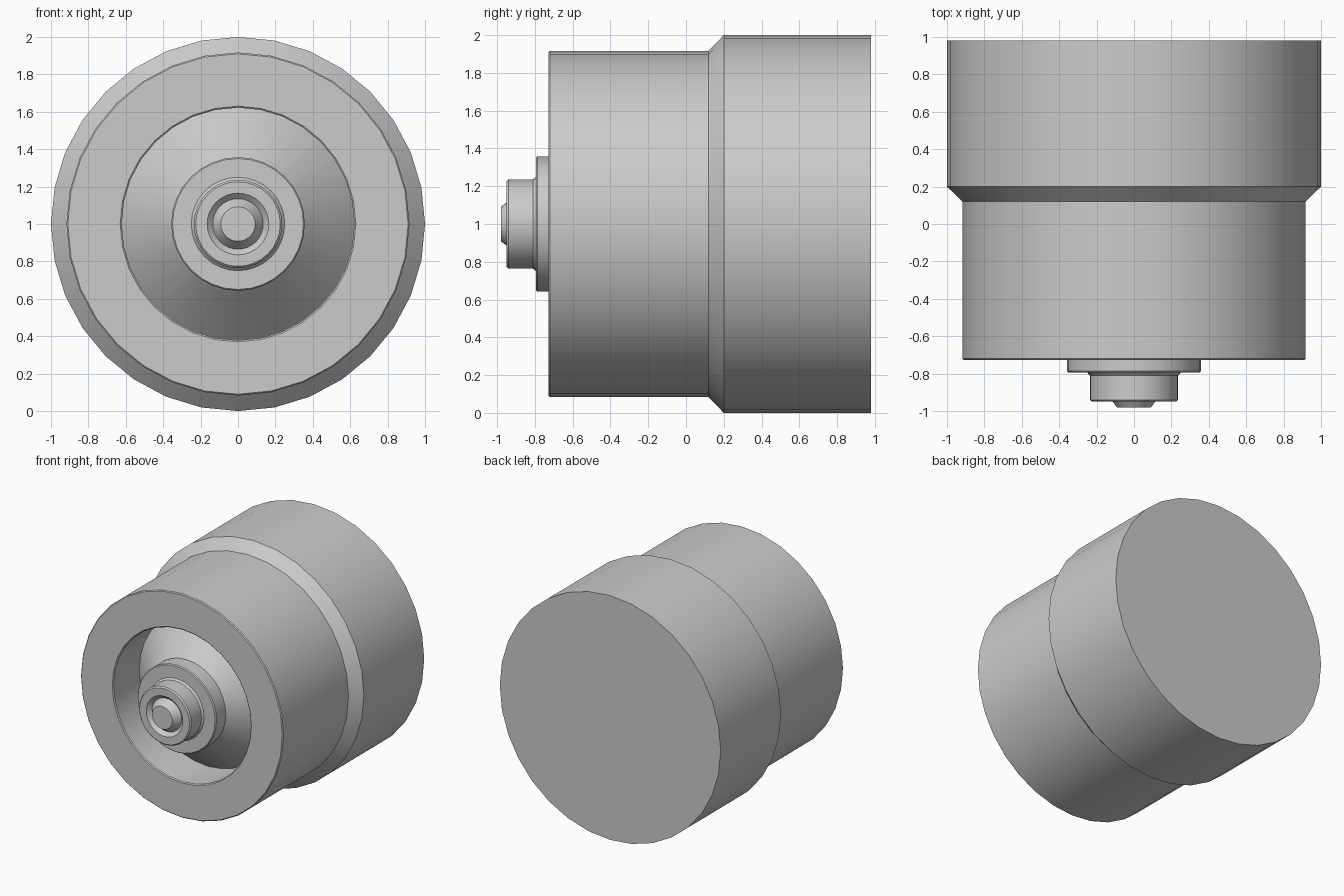
import bpy, bmesh, math

if "Cube" in bpy.data.objects:
    bpy.data.objects.remove(bpy.data.objects["Cube"])

SIDES = 32


def lathe(name, profile):
    """Spin a (radius, y) profile around the y axis at height z = 1."""
    bm = bmesh.new()
    rings = []
    for r, y in profile:
        if r == 0:
            rings.append([bm.verts.new((0, y, 1))] * SIDES)
        else:
            rings.append([bm.verts.new((r * math.cos(2 * math.pi * i / SIDES), y,
                                        1 + r * math.sin(2 * math.pi * i / SIDES)))
                          for i in range(SIDES)])
    for a, b in zip(rings, rings[1:]):
        for i in range(SIDES):
            j = (i + 1) % SIDES
            bm.faces.new(dict.fromkeys((a[i], a[j], b[j], b[i])))
    # Profiles run from the back to the front, outside first
    bmesh.ops.recalc_face_normals(bm, faces=bm.faces)
    bm.faces.ensure_lookup_table()
    f = bm.faces[0]
    c = f.calc_center_median()
    outward = c.y * f.normal.y if profile[0][0] == 0 else c.x * f.normal.x + (c.z - 1) * f.normal.z
    if outward < 0:
        bmesh.ops.reverse_faces(bm, faces=bm.faces)
    mesh = bpy.data.meshes.new(name)
    bm.to_mesh(mesh)
    bm.free()
    obj = bpy.data.objects.new(name, mesh)
    bpy.context.collection.objects.link(obj)
    bpy.ops.object.select_all(action='DESELECT')
    obj.select_set(True)
    bpy.context.view_layer.objects.active = obj
    bpy.ops.object.shade_smooth_by_angle(angle=math.radians(30))
    return obj


# Stepped drum with a closed back, open front bore and the cone inside it
lathe("housing", [(0, 0.98), (1, 0.98), (1, 0.2), (0.917, 0.12), (0.917, -0.72),
                  (0.91, -0.727), (0.63, -0.727), (0.622, -0.72), (0.622, -0.39),
                  (0.35, -0.66)])

# Collar at the tip of the cone
lathe("collar", [(0.35, -0.66), (0.357, -0.667), (0.357, -0.787), (0.35, -0.795),
                 (0.25, -0.795)])

# Stub with a chamfered socket and a tapered centre pin
lathe("stub", [(0.25, -0.795), (0.236, -0.81), (0.236, -0.94), (0.226, -0.95),
               (0.165, -0.95), (0.135, -0.92)])
lathe("pin", [(0.135, -0.92), (0.092, -0.98), (0, -0.98)])
